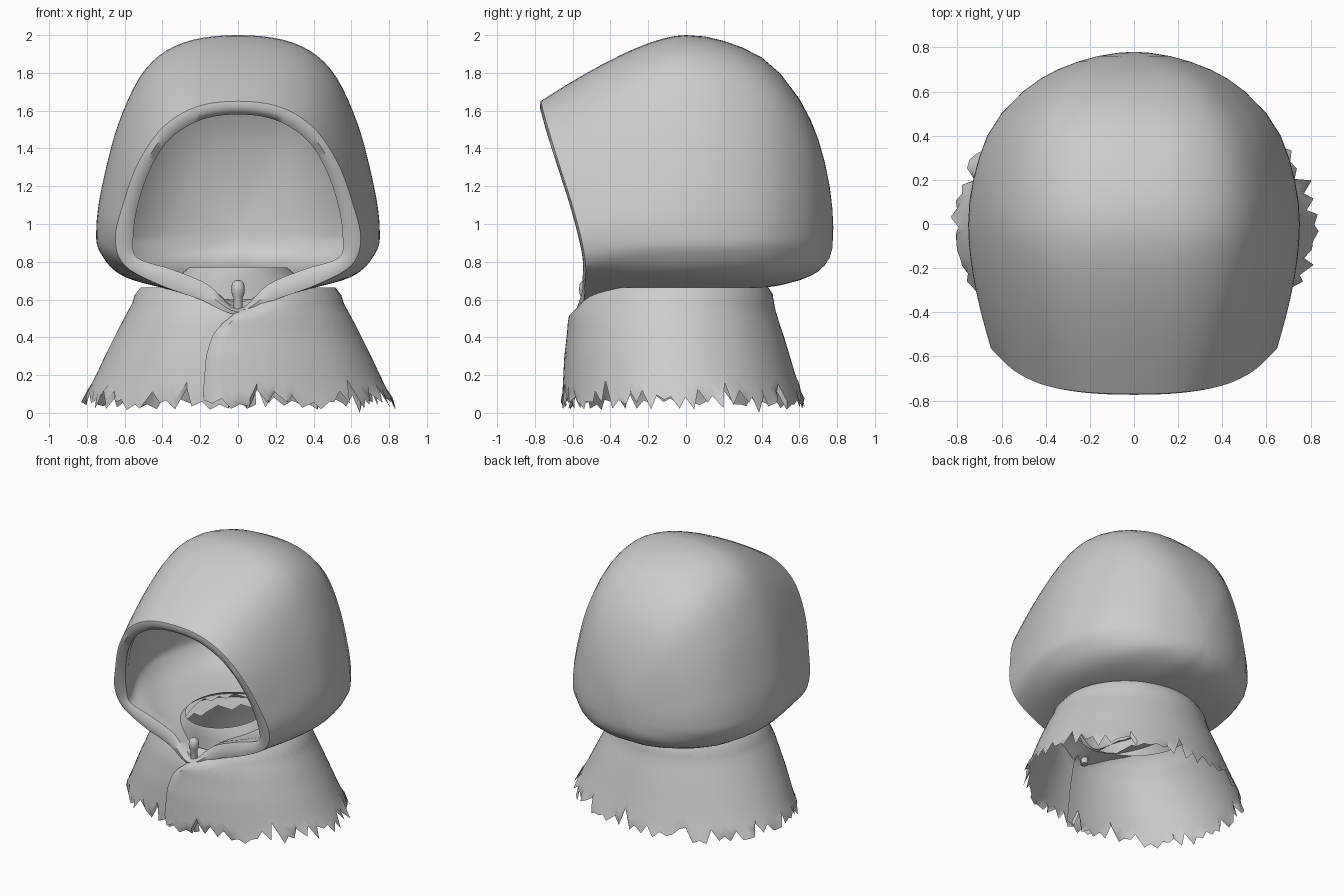
import bpy, bmesh, math, random
from mathutils import Vector

if "Cube" in bpy.data.objects:
    bpy.data.objects.remove(bpy.data.objects["Cube"])

random.seed(4)


def lerp_table(t, table):
    """Piecewise-linear lookup in a sorted list of (key, value)."""
    if t <= table[0][0]:
        return table[0][1]
    for (a, va), (b, vb) in zip(table, table[1:]):
        if t <= b:
            return va + (vb - va) * (t - a) / (b - a)
    return table[-1][1]


def smooth_loop(half, steps=5):
    """Mirror half an outline in x and run a closed Catmull-Rom curve through it."""
    pts = [Vector(p) for p in half]
    pts += [Vector((-p.x, p.y, p.z)) for p in reversed(pts[1:-1])]
    n, out = len(pts), []
    for i in range(n):
        a, b, c, d = (pts[(i + k) % n] for k in (-1, 0, 1, 2))
        for s in range(steps):
            t = s / steps
            out.append(0.5 * (2 * b + (c - a) * t + (2 * a - 5 * b + 4 * c - d) * t * t
                              + (3 * b - a - 3 * c + d) * t ** 3))
    return out


def skin(bm, loops, closed=True):
    rows = [[bm.verts.new(p) for p in loop] for loop in loops]
    n = len(rows[0])
    for r0, r1 in zip(rows, rows[1:]):
        for i in range(n if closed else n - 1):
            j = (i + 1) % n
            bm.faces.new((r0[i], r1[i], r1[j], r0[j]))


def finish(bm, name, angle=50):
    mesh = bpy.data.meshes.new(name)
    bm.to_mesh(mesh)
    bm.free()
    ob = bpy.data.objects.new(name, mesh)
    bpy.context.collection.objects.link(ob)
    bpy.ops.object.select_all(action='DESELECT')
    ob.select_set(True)
    bpy.context.view_layer.objects.active = ob
    bpy.ops.object.shade_smooth_by_angle(angle=math.radians(angle))
    return ob


# --- Hood outlines: widest section at y = 0, and the face opening ---
MID = [(0, 2), (.29, 1.96), (.49, 1.82), (.63, 1.54), (.72, 1.2),
       (.75, .98), (.73, .85), (.6, .72), (.3, .65), (0, .64)]
RIM_OUT = [(0, 1.65), (.22, 1.62), (.40, 1.51), (.53, 1.32), (.61, 1.1),
           (.65, .92), (.60, .78), (.42, .68), (.2, .60), (0, .52)]
RIM_IN = [(0, 1.58), (.2, 1.55), (.36, 1.45), (.46, 1.3), (.53, 1.1),
          (.555, .92), (.53, .82), (.35, .76), (.16, .68), (0, .55)]
RIM_Y = [(.52, -.59), (.6, -.55), (.8, -.54), (1, -.58), (1.25, -.66), (1.45, -.725), (1.65, -.78)]
BACK = [(0, 1), (.1, .993), (.2, .97), (.3, .935), (.4, .885), (.5, .80), (.6, .67), (.66, .56),
        (.7, .46), (.735, .34), (.76, .22), (.775, .1), (.78, 0)]
CZ = .98

mid = smooth_loop([(x, 0, z) for x, z in MID])
inner_mid = smooth_loop([(x * .94, 0, CZ + (z - CZ) * (.95 if z > CZ else .78)) for x, z in MID])
rim_out = smooth_loop([(x, lerp_table(z, RIM_Y) + .01, z) for x, z in RIM_OUT])
rim_in = smooth_loop([(x, lerp_table(z, RIM_Y) + .02, z) for x, z in RIM_IN])
rim_mid = [(a + b) / 2 + Vector((0, -.018, 0)) for a, b in zip(rim_out, rim_in)]
rim_tuck = [p + Vector((p.x * .03, .06, 0)) for p in rim_in]


def front_loops(section, rim, count=9):
    """Curved panels from the rim back to the widest section."""
    loops = []
    for k in range(count):
        t = 1 - k / count
        loops.append([(1 - t) ** 2 * s + 2 * t * (1 - t) * Vector((s.x, -.23, s.z)) + t * t * r
                      for s, r in zip(section, rim)])
    return loops


def back_loops(section, depth):
    """Rounded back closing to a pole."""
    return [[Vector((p.x * s, y * depth,
                     CZ + (p.z - CZ) * (s if p.z > CZ else s ** .5))) for p in section]
            for y, s in BACK]


# --- Hood: lining, rolled rim and outer shell in one skin ---
lining = front_loops(inner_mid, rim_tuck) + back_loops(inner_mid, .94)
bm = bmesh.new()
skin(bm, lining[::-1] + [rim_in, rim_mid] + front_loops(mid, rim_out) + back_loops(mid, 1))
bmesh.ops.remove_doubles(bm, verts=bm.verts, dist=1e-4)
bmesh.ops.recalc_face_normals(bm, faces=bm.faces)
# neck hole through the hood floor
hole = []
for f in bm.faces:
    c = f.calc_center_median()
    if c.z < .8 and (c.x / .27) ** 2 + ((c.y + .13) / .33) ** 2 < 1:
        hole.append(f)
bmesh.ops.delete(bm, geom=hole, context='FACES')
finish(bm, "hood")

# --- Inner collar standing up through the neck hole ---
bm = bmesh.new()
rings = [(.45, .42, -.04, .60), (.36, .38, -.08, .68), (.29, .335, -.13, .745), (.26, .31, -.15, .77)]
skin(bm, [[Vector((rx * math.sin(a), cy - ry * math.cos(a), z))
           for a in (2 * math.pi * i / 48 for i in range(48))]
          for rx, ry, cy, z in rings[::-1]])
finish(bm, "inner_collar")

# --- Cape: one sheet wrapped round the shoulders, overlapping at the front ---
WIDTH = [(0, .845), (.05, .83), (.15, .775), (.3, .705), (.47, .62), (.58, .56), (.63, .545), (.66, .535)]
FRONT = [(0, -.64), (.3, -.625), (.5, -.60), (.6, -.565), (.66, -.54)]
REAR = [(0, .645), (.2, .58), (.4, .52), (.55, .47), (.66, .455)]
EDGE_X = [(0, -.19), (.1, -.185), (.3, -.17), (.4, -.14), (.46, -.10), (.5, -.05), (.54, 0)]
COLS, ROWS = 110, 14
hem = [random.uniform(.015, .06) if i % 2 else random.uniform(.04, .13) for i in range(COLS + 1)]
for i in range(0, COLS + 1, 9):
    hem[i] += random.uniform(.02, .06)
hem[0], hem[1] = .07, .05
hem[41] = 0.0


def cape_point(u, z, offset):
    a = lerp_table(z, WIDTH) + offset
    f, r = lerp_table(z, FRONT) - offset, lerp_table(z, REAR) + offset
    start = math.asin(lerp_table(z, EDGE_X) / a)
    ang = start + (2 * math.pi + .12 - start) * u
    return Vector((a * math.sin(ang), (f + r) / 2 - (r - f) / 2 * math.cos(ang), z))


bm = bmesh.new()
grid = [[] for _ in range(ROWS + 2)]
for i in range(COLS + 1):
    u = i / COLS
    top = .665 - .12 * max(0, math.cos(2 * math.pi * u)) ** 14
    # raised front flap with a tucked edge, far end slipping underneath
    flap = 0 if i == 0 else .026 * max(0, 1 - u / .12)
    under = -.03 * max(0, (u - .88) / .12)
    grid[0].append(cape_point(u, top, -.07))
    for j in range(ROWS + 1):
        v = j / ROWS
        z = top + (hem[i] - top) * v
        roll = -.02 if j == 0 else 0
        ragged = random.uniform(-.025, .012) if j == ROWS else 0
        grid[j + 1].append(cape_point(u, z, flap + under + roll + ragged))
skin(bm, grid, closed=False)
finish(bm, "cape", 40)

# --- Toggle peg at the throat ---
bm = bmesh.new()
prof = [(0, .50), (.026, .50), (.024, .61), (.032, .625), (.036, .655), (.032, .685), (.018, .70), (0, .704)]
skin(bm, [[Vector((r * math.sin(a), -.53 - r * math.cos(a), z))
           for a in (2 * math.pi * i / 16 for i in range(16))] for r, z in prof[::-1]])
bmesh.ops.remove_doubles(bm, verts=bm.verts, dist=1e-4)
finish(bm, "throat_toggle")
